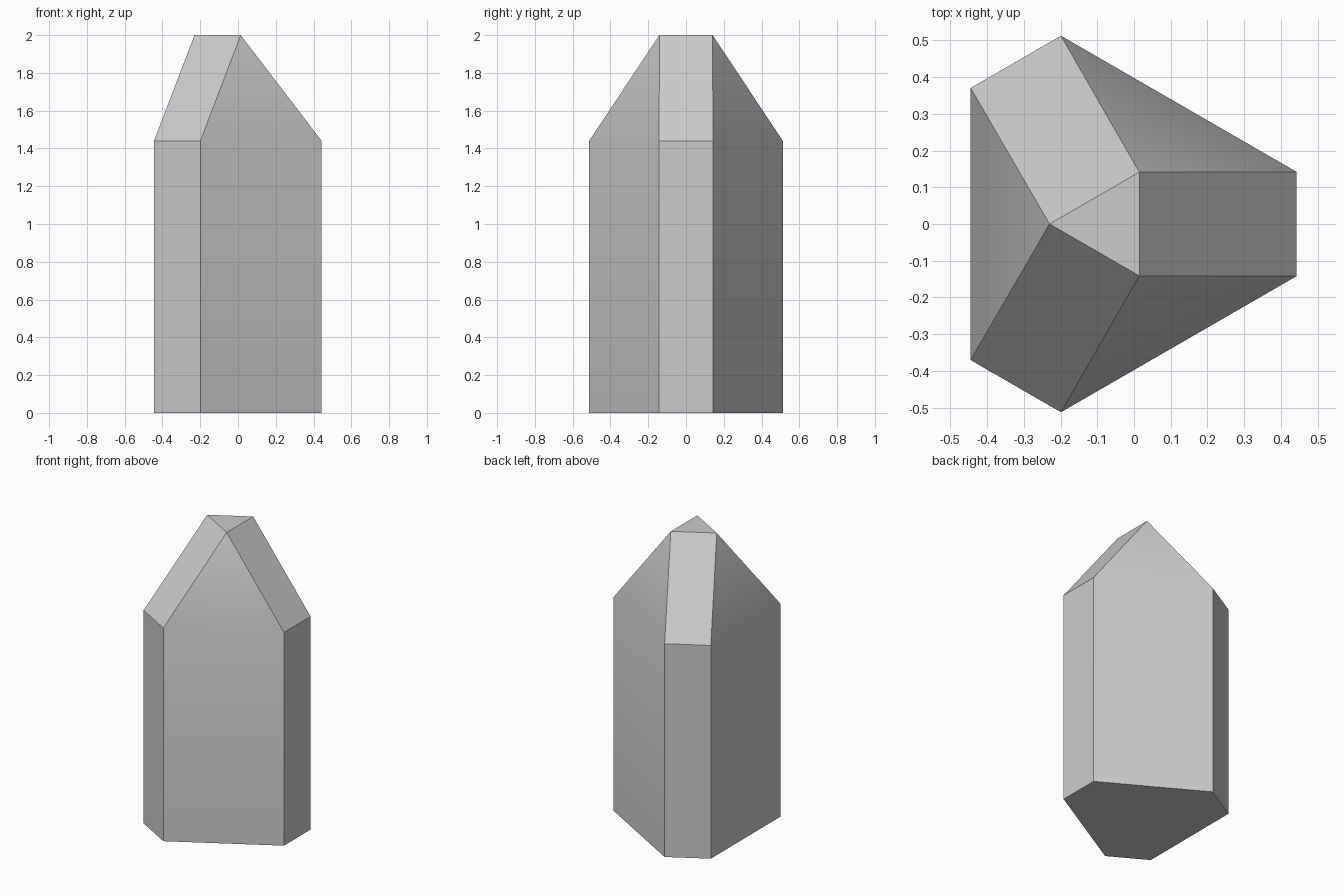
import bpy
import bmesh
from math import radians
from mathutils import Matrix, Vector

if "Cube" in bpy.data.objects:
    bpy.data.objects.remove(bpy.data.objects["Cube"])

CENTRE_X = -0.067   # threefold axis of the crystal
SHOULDER = 1.44
HEIGHT = 2.0

bm = bmesh.new()


def ring(points, z):
    """Repeat a few points three times around the crystal axis."""
    verts = []
    for i in range(3):
        turn = Matrix.Rotation(radians(120 * i), 4, 'Z')
        for x, y in points:
            verts.append(bm.verts.new(turn @ Vector((x, y, z)) + Vector((CENTRE_X, 0, 0))))
    return verts


# Six-sided shaft with alternating narrow and wide sides
corner = [(0.51, -0.142), (0.51, 0.142)]
base = ring(corner, 0)
top = ring(corner, SHOULDER)
# Small triangular tip, one corner above each wide side
tip = ring([(0.0815, 0.1412)], HEIGHT)

bm.faces.new(base[::-1])
bm.faces.new(tip)
for i in range(6):
    j = (i + 1) % 6
    bm.faces.new((base[i], base[j], top[j], top[i]))
for i in range(3):
    a, b, c = top[2 * i], top[2 * i + 1], top[(2 * i + 2) % 6]
    bm.faces.new((a, b, tip[i], tip[i - 1]))   # slope above a narrow side
    bm.faces.new((b, c, tip[i]))               # slope above a wide side
bmesh.ops.recalc_face_normals(bm, faces=bm.faces)

mesh = bpy.data.meshes.new("crystal")
bm.to_mesh(mesh)
bm.free()
crystal = bpy.data.objects.new("crystal", mesh)
bpy.context.collection.objects.link(crystal)

# The shallow bend on the wide sides is smooth, all other edges are sharp
bpy.context.view_layer.objects.active = crystal
crystal.select_set(True)
bpy.ops.object.shade_smooth_by_angle(angle=radians(30))
